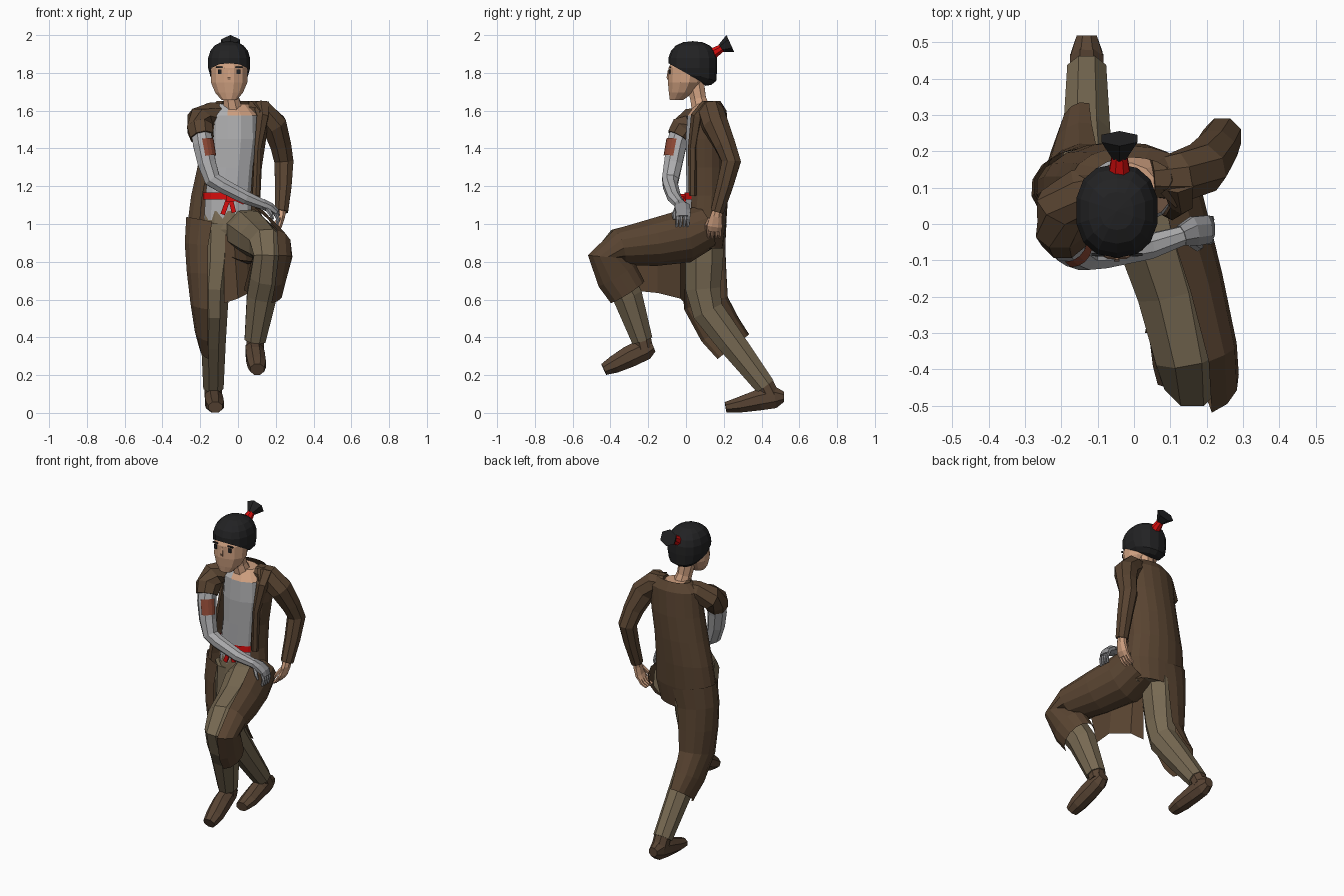
import bpy, bmesh, math
from mathutils import Vector as V


def mat(name, r, g, b):
    m = bpy.data.materials.new(name)
    m.diffuse_color = (r, g, b, 1)
    return m


SKIN = mat("skin", 0.62, 0.35, 0.215)
HAIR = mat("black hair", 0.016, 0.016, 0.017)
RED = mat("red cloth", 0.68, 0.004, 0.004)
COAT = mat("brown coat", 0.100, 0.058, 0.031)
BOOT = mat("boot leather", 0.098, 0.058, 0.034)
TROUSER = mat("khaki trousers", 0.185, 0.142, 0.085)
SHIRT = mat("grey shirt", 0.43, 0.43, 0.44)
PATCH = mat("rust patch", 0.27, 0.065, 0.035)
GLOVE = mat("grey glove", 0.28, 0.28, 0.29)


def finish(bm, name, *mats):
    me = bpy.data.meshes.new(name)
    bm.to_mesh(me)
    bm.free()
    for m in mats:
        me.materials.append(m)
    ob = bpy.data.objects.new(name, me)
    bpy.context.collection.objects.link(ob)
    return ob


def tube(name, m, rings, n=8, ref=(1, 0, 0), arc=None, flat=False):
    """Loft ellipses (x, y, z, r_u, r_v) along a path; arc gives an open shell.
    Angle 0 is along ref, 90 is towards tangent x ref."""
    bm = bmesh.new()
    pts = [V(r[:3]) for r in rings]
    loops = []
    for i, r in enumerate(rings):
        t = pts[min(i + 1, len(pts) - 1)] - pts[max(i - 1, 0)]
        t = V((0, 0, -1)) if flat else t.normalized()
        u = V(ref)
        u = (u - t * u.dot(t)).normalized()
        v = t.cross(u)
        ru, rv = r[3], r[-1]
        if arc:
            ang = [math.radians(arc[0] + (arc[1] - arc[0]) * k / n) for k in range(n + 1)]
        else:
            ang = [2 * math.pi * (k + 0.5) / n for k in range(n)]
        loops.append([bm.verts.new(pts[i] + u * ru * math.cos(a) + v * rv * math.sin(a)) for a in ang])
    for a, b in zip(loops, loops[1:]):
        for k in range(n):
            j = k + 1 if arc else (k + 1) % n
            bm.faces.new((a[k], a[j], b[j], b[k]))
    if not arc:
        bm.faces.new(loops[0][::-1])
        bm.faces.new(loops[-1])
    return finish(bm, name, m)


def box(name, m, c, s, rot=0):
    bm = bmesh.new()
    bmesh.ops.create_cube(bm, size=1)
    for v in bm.verts:
        v.co = V((v.co.x * s[0], v.co.y * s[1], v.co.z * s[2]))
    ob = finish(bm, name, m)
    ob.location = c
    ob.rotation_euler = (0, rot, 0)
    return ob


HX = -0.047
# head, neck and face details
tube("head", SKIN, [(HX, .03, 1.91, .05, .05), (HX, .015, 1.87, .085, .088), (HX, .0, 1.825, .1, .097),
                    (HX, -.006, 1.75, .1, .093), (HX, -.026, 1.695, .076, .067),
                    (HX, -.05, 1.657, .042, .037)], n=12, flat=True)
tube("neck", SKIN, [(-.045, .05, 1.74, .05), (-.035, .065, 1.66, .045), (-.02, .09, 1.57, .06)])
tube("nose", SKIN, [(HX, -.092, 1.815, .006), (HX, -.095, 1.775, .011), (HX, -.09, 1.765, .01)], n=4)
for s in (-1, 1):
    box("eye", HAIR, (HX + s * .05, -.086, 1.806), (.02, .008, .026))
    box("eyebrow", HAIR, (HX + s * .052, -.084, 1.83), (.036, .008, .007))

# hair cap: squarish ball cut along a sloping hairline, drawn down at the nape
bm = bmesh.new()
bmesh.ops.create_uvsphere(bm, u_segments=14, v_segments=9, radius=1)
for v in bm.verts:
    x, y, z = [math.copysign(abs(c) ** .85, c) for c in v.co]
    v.co = V((HX + x * .115, .036 + y * .131, 1.852 + z * .116))
bmesh.ops.bisect_plane(bm, geom=bm.verts[:] + bm.edges[:] + bm.faces[:], plane_co=(0, -.1, 1.855),
                       plane_no=(0, .09, .16), clear_inner=True)
for v in bm.verts:
    if v.co.y > .05 and v.co.z < 1.82:
        v.co.z -= (v.co.y - .05) * .3
        v.co.y += .008
finish(bm, "hair_cap", HAIR)
tube("hair_tie", RED, [(-.04, .13, 1.895, .034), (-.04, .19, 1.932, .022)])
tube("ponytail", HAIR, [(-.04, .18, 1.93, .02), (-.04, .235, 1.955, .057, .05)], n=6)

# shirt, with bare skin at the open neck
shirt = tube("shirt", SHIRT, [(-.03, .11, 1.635, .09, .06), (-.02, .1, 1.575, .135, .095),
                              (-.02, .1, 1.45, .14, .105), (-.03, .1, 1.3, .128, .103),
                              (-.045, .1, 1.15, .132, .1), (-.045, .1, 1.02, .14, .1)], n=12, flat=True)
shirt.data.materials.append(SKIN)
for p in shirt.data.polygons:
    if p.center.z > 1.58 and p.center.x > -.075:
        p.material_index = 1

# belt and knot
tube("belt", RED, [(-.045, .1, 1.168, .139, .108), (-.045, .1, 1.13, .141, .109)], n=8, arc=(0, 180), flat=True)
box("belt_knot", RED, (-.04, -.014, 1.14), (.045, .03, .04))
box("belt_end", RED, (-.065, -.012, 1.095), (.024, .01, .095), .35)
box("belt_end", RED, (-.03, -.012, 1.095), (.024, .01, .07), -.25)
box("belt_bow", RED, (.005, -.016, 1.125), (.06, .012, .022), .4)

# coat body and lapel, open at the front
tube("coat_body", COAT, [(-.005, .125, 1.65, .11, .058), (-.005, .115, 1.6, .17, .1), (-.02, .11, 1.45, .17, .115),
                         (-.045, .11, 1.3, .172, .117), (-.065, .11, 1.15, .185, .113),
                         (-.07, .1, 1.0, .2, .113), (-.085, .095, .87, .185, .1)],
     n=14, arc=(-228, 45), flat=True)
tube("coat_lapel", COAT, [(.12, .11, 1.635, .05, .03), (.13, .06, 1.57, .035, .035),
                          (.105, .035, 1.4, .02, .025), (.095, .035, 1.15, .022, .02)], n=6)

# trousers
tube("trouser_seat", TROUSER, [(-.04, .1, 1.07, .138, .1), (-.04, .095, .97, .15, .11), (-.05, .1, .88, .1, .09)],
     n=10, flat=True)
tube("front_leg", TROUSER, [(.03, .1, .97, .12), (.06, -.02, .955, .12), (.11, -.18, .915, .11),
                            (.15, -.36, .885, .098), (.16, -.425, .83, .082), (.145, -.37, .72, .088),
                            (.125, -.31, .62, .085), (.09, -.232, .385, .06)])
tube("rear_leg", TROUSER, [(-.1, .1, 1.0, .11), (-.11, .095, .8, .095, .11), (-.125, .09, .66, .085, .1),
                           (-.125, .115, .54, .075, .09), (-.13, .235, .38, .07, .08), (-.13, .42, .14, .058)])

# coat skirt wrapped over the outside of each leg
tube("coat_front_skirt", COAT, [(.03, .1, .985, .15, .12), (.06, -.02, .935, .15, .145), (.11, -.18, .905, .14, .13),
                                (.165, -.36, .877, .122, .102), (.175, -.425, .83, .114, .1),
                                (.16, -.37, .73, .1, .118), (.145, -.313, .64, .092, .11)],
     n=8, arc=(-135, 70))
tube("coat_rear_skirt", COAT, [(-.1, .1, 1.0, .18, .115), (-.125, .095, .88, .16, .114), (-.13, .095, .74, .143, .12),
                               (-.135, .105, .58, .118, .122), (-.14, .18, .44, .09, .118),
                               (-.14, .25, .35, .065, .108)], n=8, arc=(102, 285))

# hanging coat tail between the legs
bm = bmesh.new()
top = [(.08, -.3, .84), (.04, -.15, .86), (-.02, -.03, .9), (-.075, .0, .95)]
low = [(.03, -.3, .65), (.06, -.15, .635), (.0, -.03, .605), (-.075, -.005, .58)]
vs = [[bm.verts.new(p) for p in row] for row in (top, low)]
for k in range(3):
    bm.faces.new((vs[0][k], vs[1][k], vs[1][k + 1], vs[0][k + 1]))
finish(bm, "coat_tail", COAT)

# boots
tube("front_boot_shaft", BOOT, [(.092, -.238, .42, .05), (.09, -.22, .34, .05)])
tube("front_boot", BOOT, [(.085, -.175, .355, .035, .035), (.086, -.215, .338, .05, .062), (.092, -.3, .298, .054, .062),
                          (.1, -.38, .256, .052, .05), (.102, -.435, .23, .04, .034)])
tube("rear_boot_shaft", BOOT, [(-.13, .42, .15, .05), (-.13, .45, .09, .05)])
tube("rear_boot", BOOT, [(-.13, .518, .085, .03, .03), (-.13, .47, .085, .047, .065), (-.128, .385, .068, .052, .06),
                         (-.122, .28, .042, .052, .044), (-.12, .21, .03, .04, .03)])

# sleeved arm swung back
Y = (0, 1, 0)
tube("long_sleeve", COAT, [(.05, .125, 1.6, .055), (.125, .13, 1.59, .072), (.19, .155, 1.525, .073),
                           (.225, .205, 1.42, .06), (.243, .24, 1.33, .055), (.24, .205, 1.2, .047),
                           (.23, .165, 1.065, .038)], ref=Y)
tube("bare_hand", SKIN, [(.23, .17, 1.08, .028), (.227, .16, 1.04, .034, .024), (.215, .152, .99, .044, .019),
                         (.2, .15, .965, .04, .015)], ref=Y)
for k in range(4):
    y = .12 + k * .02
    tube("bare_finger", SKIN, [(.205, y, .975, .011), (.185, y, .945, .01), (.155, y - .003, .928, .007)], n=5, ref=Y)
tube("bare_thumb", SKIN, [(.22, .13, 1.03, .013), (.195, .11, .995, .011), (.18, .108, .97, .007)], n=5, ref=Y)

# bandaged arm crossing the body
tube("short_sleeve", COAT, [(-.07, .11, 1.585, .058), (-.14, .09, 1.58, .068), (-.2, .045, 1.55, .075),
                            (-.2, -.015, 1.505, .074), (-.19, -.04, 1.46, .066)], ref=Y)
tube("grey_arm", SHIRT, [(-.2, -.02, 1.52, .056), (-.185, -.05, 1.42, .057), (-.165, -.068, 1.32, .052),
                         (-.135, -.083, 1.235, .047), (-.085, -.083, 1.205, .042), (.04, -.062, 1.14, .037),
                         (.14, -.03, 1.1, .027)], ref=Y)
tube("arm_patch", PATCH, [(-.188, -.045, 1.44, .06), (-.171, -.063, 1.35, .057)], n=4, ref=Y, arc=(95, 180))
tube("gloved_hand", GLOVE, [(.13, -.032, 1.105, .03), (.165, -.02, 1.09, .044, .028), (.2, -.015, 1.065, .042, .021),
                            (.21, -.015, 1.04, .038, .015)], ref=Y)
for k in range(4):
    y = -.046 + k * .02
    tube("gloved_finger", GLOVE, [(.2, y, 1.055, .011), (.212, y, 1.025, .01), (.205, y - .004, .985, .007)], n=5, ref=Y)
tube("gloved_thumb", GLOVE, [(.155, -.05, 1.08, .013), (.175, -.065, 1.05, .011), (.185, -.062, 1.025, .007)], n=5, ref=Y)
